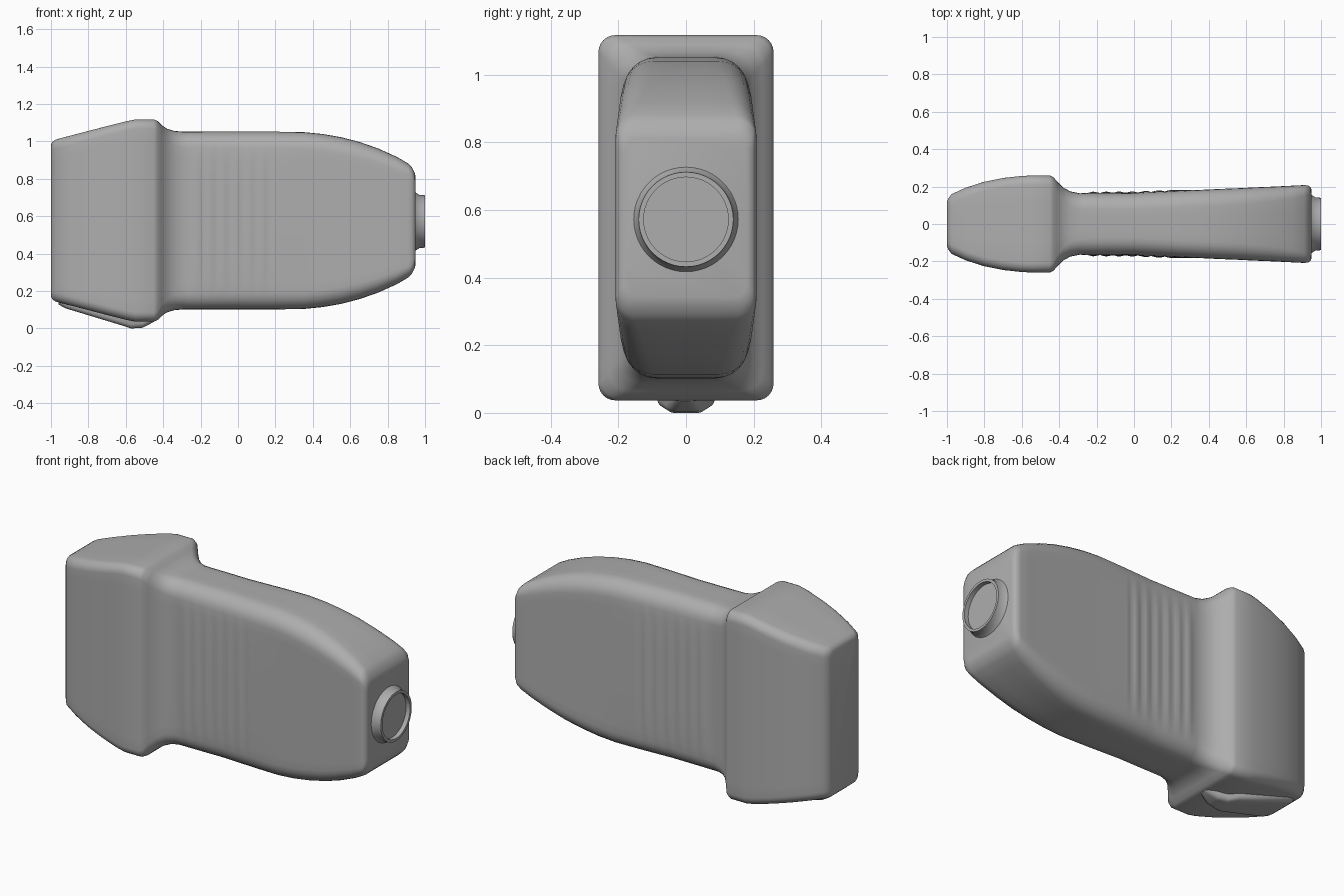
import bpy
import bmesh
import math

MID = 0.577          # height of the long axis

cube = bpy.data.objects.get("Cube")
if cube:
    bpy.data.objects.remove(cube, do_unlink=True)

grey = bpy.data.materials.new("plain grey")
grey.use_nodes = True
colour = (0.42, 0.42, 0.42, 1)
grey.diffuse_color = colour
grey.node_tree.nodes["Principled BSDF"].inputs["Base Color"].default_value = colour


def section(x, half_w, half_h, radius, mid, side_steps=16):
    """Rounded rectangle across the long axis, with subdivided sides."""
    points = []
    a, b = half_w - radius, half_h - radius
    corners = [(a, b, 0), (-a, b, 1), (-a, -b, 2), (a, -b, 3)]
    for i, (cy, cz, quarter) in enumerate(corners):
        for k in range(7):
            angle = math.pi / 2 * (quarter + k / 6)
            points.append((x, cy + radius * math.cos(angle),
                           mid + cz + radius * math.sin(angle)))
        start = points[-1]
        ny, nz, nq = corners[(i + 1) % 4]
        angle = math.pi / 2 * nq
        end = (x, ny + radius * math.cos(angle), mid + nz + radius * math.sin(angle))
        steps = side_steps if i % 2 else 4
        for k in range(1, steps):
            t = k / steps
            points.append(tuple(p + (q - p) * t for p, q in zip(start, end)))
    return points


def loft(name, rings, angle=40):
    bm = bmesh.new()
    loops = [[bm.verts.new(p) for p in ring] for ring in rings]
    count = len(loops[0])
    for one, two in zip(loops, loops[1:]):
        for i in range(count):
            j = (i + 1) % count
            bm.faces.new((one[i], one[j], two[j], two[i]))
    bm.faces.new(loops[0])
    bm.faces.new(loops[-1])
    bmesh.ops.recalc_face_normals(bm, faces=bm.faces)
    mesh = bpy.data.meshes.new(name)
    bm.to_mesh(mesh)
    bm.free()
    mesh.materials.append(grey)
    obj = bpy.data.objects.new(name, mesh)
    bpy.context.collection.objects.link(obj)
    bpy.ops.object.select_all(action='DESELECT')
    obj.select_set(True)
    bpy.context.view_layer.objects.active = obj
    bpy.ops.object.shade_smooth_by_angle(angle=math.radians(angle))
    return obj


def grip_wave(x, z):
    """Shallow finger ridges that fade out towards the top and bottom."""
    if not -0.28 < x < 0.24:
        return 0
    fade_z = max(0, 1 - (abs(z - MID) / 0.4) ** 4)
    fade_x = min(1, (x + 0.28) / 0.06, (0.24 - x) / 0.06)
    return 0.009 * fade_z * fade_x * math.cos(math.tau * (x + 0.08) / 0.14)


# Body: x, half width, half height, corner radius
keys = [
    (-1.0, .12, .405, .03), (-.992, .138, .422, .04), (-.975, .16, .433, .05),
    (-.9, .194, .453, .05), (-.8, .226, .479, .05), (-.7, .246, .505, .05),
    (-.6, .257, .53, .05), (-.55, .259, .54, .05), (-.45, .259, .54, .05),
    (-.43, .25, .532, .05), (-.41, .226, .512, .06), (-.38, .196, .491, .07),
    (-.34, .174, .479, .08), (-.29, .164, .475, .085), (0, .165, .475, .09),
    (.2, .175, .475, .09), (.35, .182, .473, .09), (.45, .187, .463, .09),
    (.55, .191, .446, .09), (.65, .196, .42, .085), (.75, .2, .385, .08),
    (.85, .205, .34, .07), (.91, .208, .305, .06), (.93, .206, .285, .05),
    (.945, .196, .255, .045), (.95, .18, .235, .04),
]
rings = []
for one, two in zip(keys, keys[1:]):
    steps = max(1, round((two[0] - one[0]) / 0.018)) if -0.3 < one[0] < 0.2 else 1
    for k in range(steps):
        row = [p + (q - p) * k / steps for p, q in zip(one, two)]
        rings.append(section(*row, MID))
rings.append(section(*keys[-1], MID))
rings = [[(x, y + math.copysign(grip_wave(x, z), y) * (abs(y) > 0.1), z)
          for x, y, z in ring] for ring in rings]
loft("scanner_body", rings)

# Underside ridge below the head
ridge = []
for x, width, drop in [(-.96, .1, .128), (-.92, .11, .107), (-.62, .085, .016),
                       (-.57, .06, 0), (-.51, .05, .004), (-.45, .03, .035)]:
    low, high = drop, 0.2
    ridge.append(section(x, width, (high - low) / 2, .025, (high + low) / 2, 4))
loft("underside_ridge", ridge)

# Round cable socket: flared collar, thin rim and recessed disc
socket = []
for x, r in [(.93, .165), (.955, .152), (.97, .142), (1.0, .14),
             (1.0, .125), (.975, .125)]:
    socket.append([(x, r * math.cos(math.tau * i / 48), MID - 0.005 + r * math.sin(math.tau * i / 48))
                   for i in range(48)])
loft("cable_socket", socket, 30)
